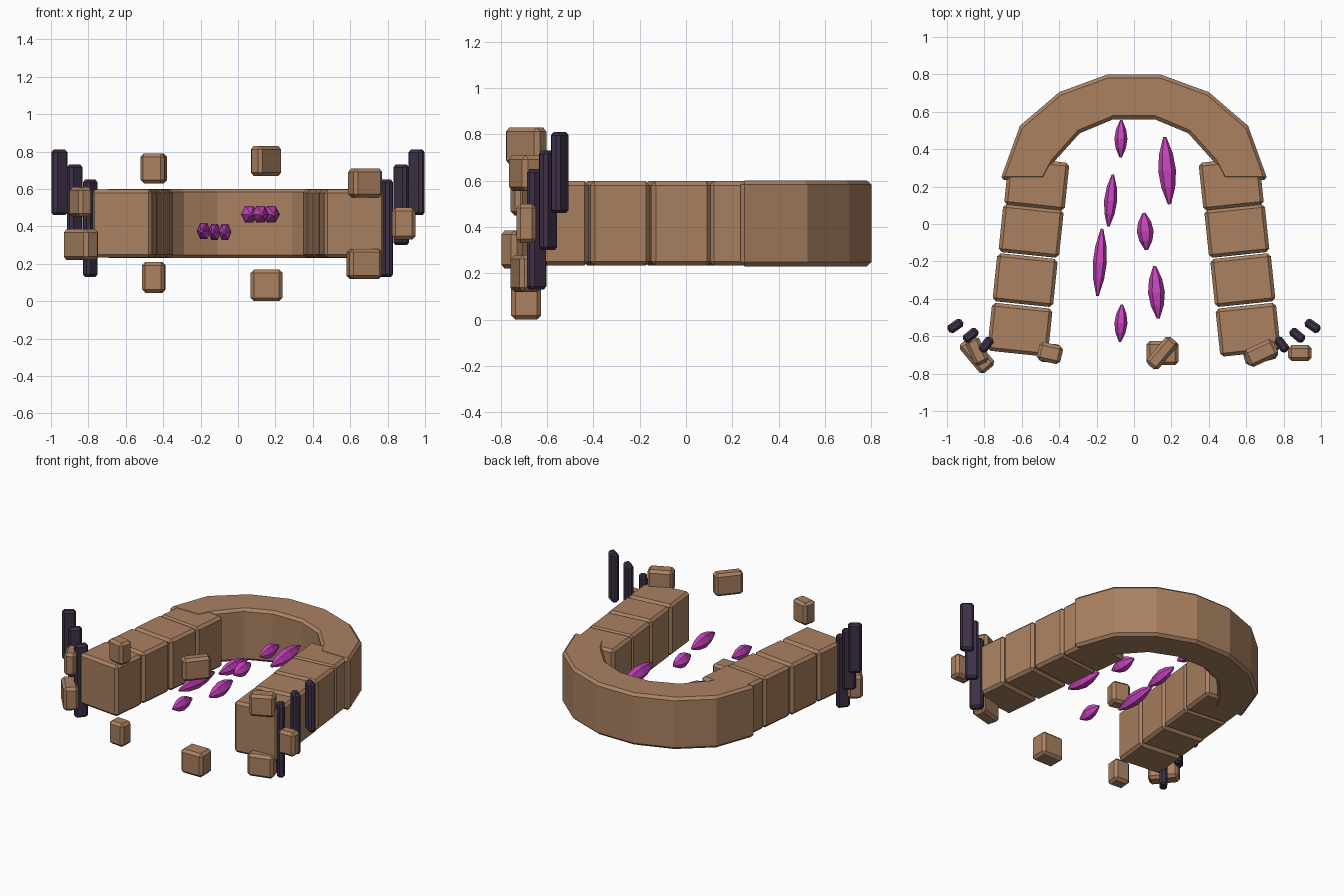
import bpy, bmesh
from math import radians, cos, sin, pi

if "Cube" in bpy.data.objects:
    bpy.data.objects.remove(bpy.data.objects["Cube"])


def material(name, rgb):
    m = bpy.data.materials.new(name)
    m.diffuse_color = (*rgb, 1)
    m.use_nodes = True
    m.node_tree.nodes["Principled BSDF"].inputs["Base Color"].default_value = m.diffuse_color
    return m


STONE = material("stone", (0.40, 0.22, 0.12))
DARK = material("dark_stone", (0.05, 0.03, 0.065))
PURPLE = material("purple_crystal", (0.58, 0.06, 0.52))


def finish(name, bm, mat, bevel=0.0):
    bmesh.ops.recalc_face_normals(bm, faces=bm.faces)
    me = bpy.data.meshes.new(name)
    bm.to_mesh(me)
    bm.free()
    me.materials.append(mat)
    ob = bpy.data.objects.new(name, me)
    bpy.context.collection.objects.link(ob)
    if bevel:
        mod = ob.modifiers.new("chamfer", 'BEVEL')
        mod.width = bevel
        mod.segments = 1
        mod.limit_method = 'ANGLE'
        mod.angle_limit = radians(40)
    return ob


def block(name, x, y, z0, z1, sx, sy, rot, mat=STONE, bevel=0.018):
    bm = bmesh.new()
    bmesh.ops.create_cube(bm, size=1)
    bmesh.ops.scale(bm, vec=(sx, sy, z1 - z0), verts=bm.verts)
    ob = finish(name, bm, mat, bevel)
    ob.location = (x, y, (z0 + z1) / 2)
    ob.rotation_euler.z = radians(rot)
    return ob


# Curved arch: half outline mirrored, then extruded upward
outer = [(0.715, 0.235), (0.61, 0.525), (0.40, 0.705), (0.14, 0.80)]
inner = [(0.48, 0.235), (0.43, 0.33), (0.29, 0.485), (0.11, 0.56)]
mirror = lambda pts: [(-x, y) for x, y in reversed(pts)]
ring_out = outer + mirror(outer)
ring_in = inner + mirror(inner)
bm = bmesh.new()
rows = [[bm.verts.new((x, y, z)) for x, y in ring]
        for ring, z in ((ring_out, 0.23), (ring_out, 0.601), (ring_in, 0.601), (ring_in, 0.23))]
for i in range(len(ring_out) - 1):
    for a in range(4):
        b = (a + 1) % 4
        bm.faces.new((rows[a][i], rows[a][i + 1], rows[b][i + 1], rows[b][i]))
for end in (0, -1):
    bm.faces.new([r[end] for r in rows])
finish("arch_curve", bm, STONE, 0.018)

# Leg blocks and dark posts on both sides
for side, s in (("left", -1), ("right", 1)):
    for i, (x, y) in enumerate([(0.52, 0.215), (0.55, -0.037), (0.582, -0.30), (0.61, -0.565)]):
        block(f"leg_block_{side}_{i + 1}", s * x, y, 0.233, 0.598, 0.325, 0.258, s * 6)
    for i, (x, y, z0, z1, r) in enumerate([(0.955, -0.545, 0.46, 0.81, 35),
                                           (0.873, -0.595, 0.30, 0.73, 40),
                                           (0.79, -0.645, 0.13, 0.65, 52)]):
        block(f"dark_post_{side}_{i + 1}", s * x, y, z0, z1, 0.09, 0.05, -s * r, DARK, 0.014)

# Loose rubble around the open end
rubble = [
    (-0.45, -0.69, 0.63, 0.79, 0.13, 0.10, -13),
    (-0.45, -0.69, 0.045, 0.21, 0.12, 0.10, -5),
    (0.15, -0.69, 0.67, 0.83, 0.19, 0.08, 50),
    (0.153, -0.69, 0.0, 0.17, 0.17, 0.13, 0),
    (0.68, -0.69, 0.555, 0.71, 0.17, 0.10, 25),
    (0.675, -0.69, 0.12, 0.28, 0.18, 0.10, 15),
    (0.887, -0.69, 0.33, 0.50, 0.125, 0.085, 0),
    (-0.84, -0.70, 0.22, 0.385, 0.20, 0.10, -50),
    (-0.84, -0.68, 0.45, 0.61, 0.15, 0.08, -65),
]
for i, args in enumerate(rubble):
    block(f"rubble_{i + 1}", *args)

# Floating crystals: x, y, z, length, width, turn
crystals = [
    (-0.07, 0.455, 0.37, 0.20, 0.07, -1),
    (0.177, 0.285, 0.465, 0.36, 0.095, 4),
    (-0.125, 0.125, 0.37, 0.28, 0.07, -5),
    (0.06, -0.04, 0.465, 0.20, 0.09, 4),
    (-0.183, -0.205, 0.375, 0.36, 0.075, -4),
    (0.12, -0.365, 0.465, 0.28, 0.09, 4),
    (-0.07, -0.53, 0.37, 0.20, 0.07, -3),
]
for i, (x, y, z, length, width, turn) in enumerate(crystals):
    bm = bmesh.new()
    rings = []
    for k, (t, r) in enumerate([(-1, 0.18), (-0.5, 0.78), (0, 1), (0.5, 0.78), (1, 0.18)]):
        rings.append([bm.verts.new((width / 2 * r * cos(a * pi / 3), length / 2 * t,
                                    0.05 * r * sin(a * pi / 3))) for a in range(6)])
    for lo, hi in zip(rings, rings[1:]):
        for a in range(6):
            b = (a + 1) % 6
            bm.faces.new((lo[a], lo[b], hi[b], hi[a]))
    bm.faces.new(rings[0])
    bm.faces.new(rings[-1])
    ob = finish(f"crystal_{i + 1}", bm, PURPLE)
    ob.location = (x, y, z)
    ob.rotation_euler.z = radians(turn)
